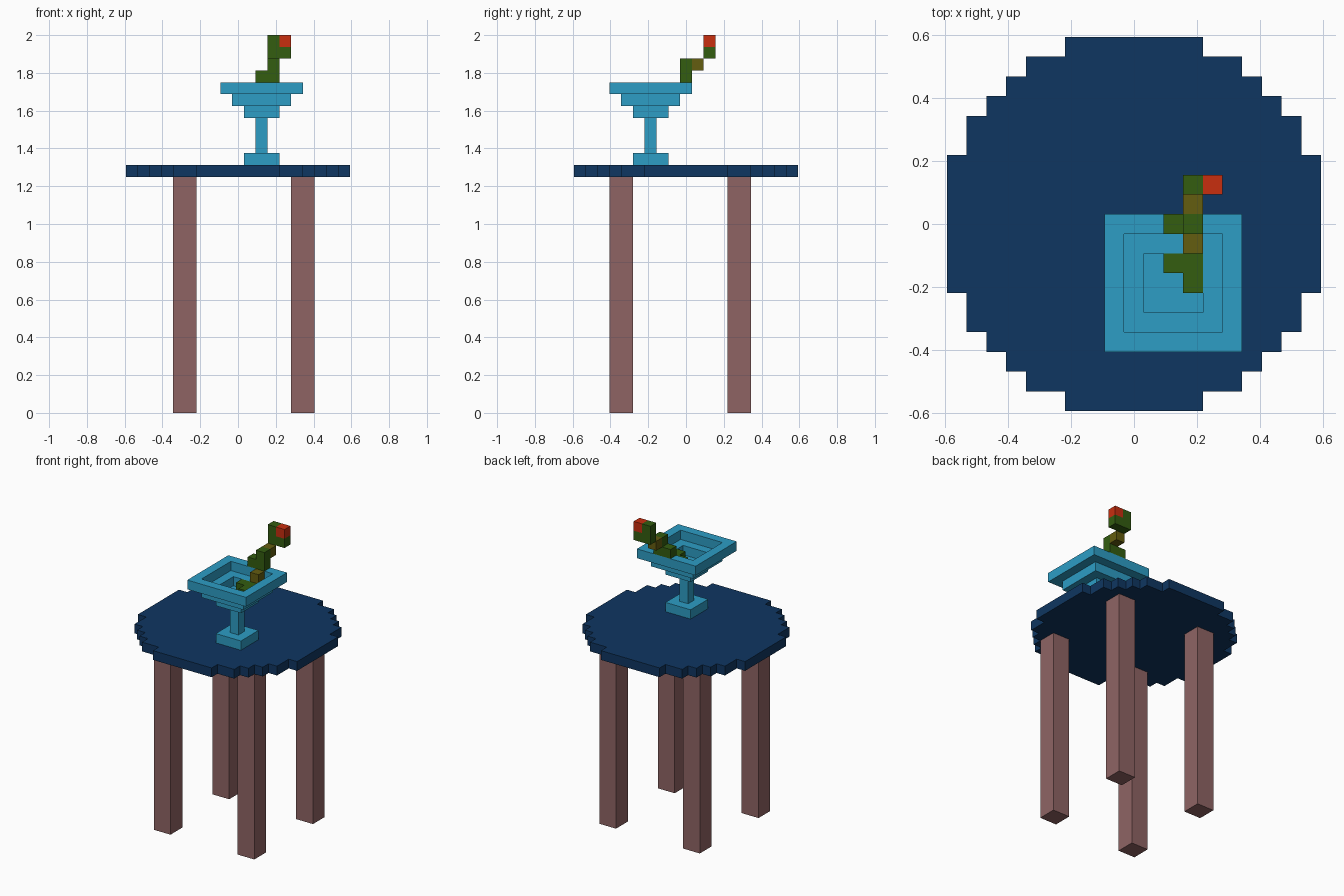
import bpy, bmesh

cube = bpy.data.objects.get("Cube")
if cube:
    bpy.data.objects.remove(cube, do_unlink=True)

U = 0.0625          # size of one block
HALF = 9.5          # half the table width in blocks


def linear(c):
    c /= 255
    return c / 12.92 if c <= 0.04045 else ((c + 0.055) / 1.055) ** 2.4


def material(name, r, g, b):
    m = bpy.data.materials.new(name)
    col = (linear(r), linear(g), linear(b), 1)
    m.use_nodes = True
    m.diffuse_color = col
    m.node_tree.nodes["Principled BSDF"].inputs["Base Color"].default_value = col
    return m


navy = material("navy_blue", 15, 54, 97)
aqua = material("aqua_blue", 45, 157, 197)
wood = material("dusty_rose_wood", 143, 100, 100)
green = material("leaf_green", 51, 93, 16)
olive = material("olive", 100, 93, 16)
red = material("red", 200, 46, 15)


def finish(bm, name, mat):
    bmesh.ops.recalc_face_normals(bm, faces=bm.faces)
    me = bpy.data.meshes.new(name)
    bm.to_mesh(me)
    bm.free()
    me.materials.append(mat)
    ob = bpy.data.objects.new(name, me)
    bpy.context.collection.objects.link(ob)
    return ob


def box(name, mat, lo, size=(1, 1, 1)):
    """Box from its lowest corner and size, both in blocks."""
    bm = bmesh.new()
    bmesh.ops.create_cube(bm, size=1)
    for v in bm.verts:
        for i in range(3):
            shift = HALF if i < 2 else 0
            v.co[i] = (lo[i] - shift + (v.co[i] + 0.5) * size[i]) * U
    return finish(bm, name, mat)


# Table top: one stepped quarter outline turned four times, then extruded
quarter = [(9.5, 3.5), (8.5, 3.5), (8.5, 5.5), (7.5, 5.5), (7.5, 6.5), (6.5, 6.5),
           (6.5, 7.5), (5.5, 7.5), (5.5, 8.5), (3.5, 8.5), (3.5, 9.5)]
outline = []
for _ in range(4):
    outline += quarter
    quarter = [(-y, x) for x, y in quarter]
bm = bmesh.new()
base = bm.faces.new([bm.verts.new((x * U, y * U, 20 * U)) for x, y in outline])
top = bmesh.ops.extrude_face_region(bm, geom=[base], use_keep_orig=True)
for v in top["geom"]:
    if isinstance(v, bmesh.types.BMVert):
        v.co.z += U
finish(bm, "table_top", navy)

# Four square legs
for side, x in (("right", 4), ("left", 14)):
    for end, y in (("front", 3), ("back", 13)):
        box(f"{end}_{side}_leg", wood, (x, y, 0), (2, 2, 20))

# Goblet: a profile (half width, height) swept around a square
profile = [(1.5, 21), (1.5, 22), (0.5, 22), (0.5, 25), (1.5, 25), (1.5, 26),
           (2.5, 26), (2.5, 27), (3.5, 27), (3.5, 28), (2.5, 28), (2.5, 27),
           (1.5, 27), (1.5, 26)]
cx, cy = 11.5 - HALF, 6.5 - HALF
bm = bmesh.new()
rings = [[bm.verts.new(((cx + sx * w) * U, (cy + sy * w) * U, z * U))
          for sx, sy in ((-1, -1), (1, -1), (1, 1), (-1, 1))] for w, z in profile]
for a, b in zip(rings, rings[1:]):
    for i in range(4):
        j = (i + 1) % 4
        bm.faces.new((a[i], a[j], b[j], b[i]))
bm.faces.new(rings[0][::-1])
bm.faces.new(rings[-1])
finish(bm, "goblet", aqua)

# Twisting stem climbing out of the bowl, from its tail to its tip
box("stem_tail", green, (12, 6, 26))
box("stem_lower_bend", green, (11, 7, 26), (2, 1, 1))
box("stem_lower_joint", olive, (12, 8, 27))
box("stem_middle_bend", green, (11, 9, 28), (2, 1, 1))
box("stem_middle_rise", green, (12, 9, 29))
box("stem_upper_joint", olive, (12, 10, 29))
box("stem_upper_bend", green, (12, 11, 30), (2, 1, 1))
box("stem_tip", green, (12, 11, 31))
box("red_bud", red, (13, 11, 31))
